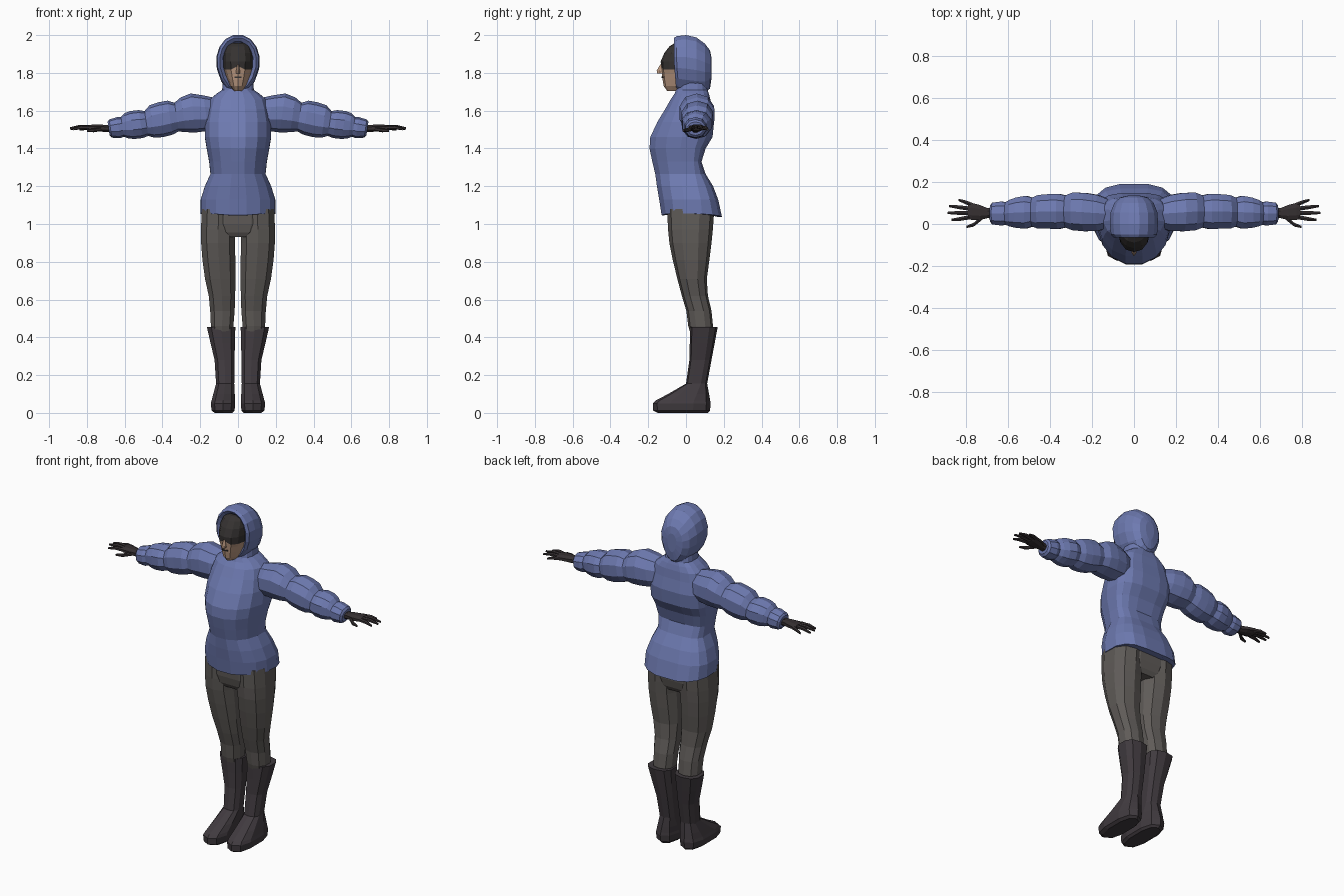
import bpy, bmesh, math
from mathutils import Vector


def material(name, rgb):
    m = bpy.data.materials.new(name)
    m.diffuse_color = (*rgb, 1)
    return m


BLUE = material("blue jacket cloth", (0.155, 0.195, 0.44))
GREY = material("grey trouser cloth", (0.115, 0.105, 0.098))
BOOT = material("dark boot leather", (0.052, 0.043, 0.050))
GLOVE = material("black glove", (0.036, 0.029, 0.031))
MASK = material("dark mask", (0.036, 0.032, 0.031))
SKIN = material("skin", (0.50, 0.32, 0.22))


def power(v, p):
    return math.copysign(abs(v) ** (2 / p), v)


def flat_ring(z, x0, x1, y0, yc, y1, n=10, front=2.3, back=2.3):
    """Horizontal section; front and back halves have their own depth and squareness."""
    pts = []
    for i in range(n):
        a = 2 * math.pi * (i + 0.5) / n
        s, p = math.sin(a), (front if math.sin(a) < 0 else back)
        depth = yc - y0 if s < 0 else y1 - yc
        pts.append(Vector(((x0 + x1) / 2 + (x1 - x0) / 2 * power(math.cos(a), p),
                           yc + depth * power(s, p), z)))
    return pts


def side_ring(x, yc, zc, ry, rz, n=8, lean=0.0, p=2.2):
    """Section across an arm, at a given x."""
    pts = []
    for i in range(n):
        a = 2 * math.pi * (i + 0.5) / n
        dz = rz * power(math.sin(a), p)
        pts.append(Vector((x + lean * dz, yc + ry * power(math.cos(a), p), zc + dz)))
    return pts


def loft(name, rings, mats, rule=None, mirror=False, caps=(True, True)):
    bm = bmesh.new()
    loops = [[bm.verts.new(p) for p in r] for r in rings]
    n = len(loops[0])
    for a, b in zip(loops, loops[1:]):
        for i in range(n):
            bm.faces.new((a[i], a[(i + 1) % n], b[(i + 1) % n], b[i]))
    for cap, lp in zip(caps, (loops[0], loops[-1])):
        if cap:
            bm.faces.new(lp)
    bmesh.ops.recalc_face_normals(bm, faces=bm.faces)
    if rule:
        for f in bm.faces:
            f.material_index = rule(f.calc_center_median())
    me = bpy.data.meshes.new(name)
    bm.to_mesh(me)
    bm.free()
    for m in mats:
        me.materials.append(m)
    ob = bpy.data.objects.new(name, me)
    bpy.context.collection.objects.link(ob)
    if mirror:
        ob.modifiers.new("mirror", 'MIRROR')
    return ob


# Jacket body: z, half width, front y, middle y, back y
body = [(1.04, .185, -.12, .03, .175), (1.04, .20, -.132, .03, .193), (1.13, .20, -.145, .03, .172),
        (1.20, .178, -.157, .02, .145), (1.265, .148, -.166, .02, .105), (1.33, .155, -.182, .02, .083),
        (1.40, .168, -.197, .02, .105), (1.46, .178, -.193, .03, .142), (1.54, .178, -.155, .04, .150),
        (1.61, .165, -.112, .04, .136), (1.66, .15, -.083, .04, .130), (1.69, .115, -.062, .04, .122),
        (1.71, .085, -.055, .035, .115), (1.78, .08, -.03, .035, .10)]
rings = [flat_ring(z, -w, w, f, c, b, 16, 2.2, 3.0) for z, w, f, c, b in body]
for r in rings[:2]:                      # hem dips at the middle and back
    for p in r:
        p.z += 0.02 * abs(p.x) / .2 - 0.04 * (p.y + .13)  + 0.002
loft("jacket_body", rings, [BLUE])

# Hood: sections along y, open at the face: y, half width, bottom z, top z
hood = [(.01, .07, 1.75, 1.95), (-.048, .082, 1.725, 1.965), (-.064, .098, 1.71, 1.985),
        (-.05, .112, 1.70, 1.994), (.0, .117, 1.69, 2.0), (.055, .114, 1.685, 1.988),
        (.10, .096, 1.69, 1.955), (.127, .067, 1.715, 1.92), (.135, .03, 1.77, 1.88)]
rings = []
for y, w, z0, z1 in hood:
    ring = []
    for i in range(16):
        a = 2 * math.pi * (i + 0.5) / 16
        s = math.sin(a)
        squeeze = 1 + .12 * min(0, s)
        ring.append(Vector((w * power(math.cos(a), 2.15) * squeeze,
                            y + .012 * max(0, -s) * (y < 0),
                            (z0 + z1) / 2 + .01 + ((z1 - z0) / 2 - .01 * (1 if s > 0 else -1)) * s)))
    rings.append(ring)
top = max(p.z for r in rings for p in r)
for r in rings:
    for p in r:
        p.z += (2.0 - top) * max(0, (p.z - 1.85) / (top - 1.85))
loft("hood", rings, [BLUE], caps=(False, True))

# Head: skin below, mask above
head = [(1.705, .025, -.10), (1.73, .045, -.118), (1.765, .058, -.124), (1.80, .070, -.128),
        (1.822, .077, -.132), (1.86, .080, -.134), (1.905, .079, -.115), (1.94, .068, -.088),
        (1.958, .045, -.06)]
rings = [flat_ring(z, -w, w, f, 0, .06, 14) for z, w, f in head]
for p in rings[4]:                       # mask edge lifts over the nose
    p.z += .014 if abs(p.x) < .03 and p.y < 0 else -.004
loft("head", rings, [SKIN, MASK], lambda c: int(c.z > 1.826))

# Nose and mouth
loft("nose", [flat_ring(1.798, -.013, .013, -.153, -.12, -.10, 6), flat_ring(1.812, -.011, .011, -.155, -.12, -.10, 6),
              flat_ring(1.845, -.006, .006, -.136, -.12, -.10, 6)], [SKIN])
loft("mouth", [flat_ring(z, -.02, .02, -.129, -.12, -.11, 6) for z in (1.774, 1.780)], [MASK])

# Puffy sleeves: x, middle y, middle z, half depth, half height
sleeve = [(.12, .05, 1.585, .07, .085), (.17, .052, 1.587, .090, .094), (.235, .057, 1.588, .096, .103),
          (.29, .06, 1.578, .094, .092), (.325, .06, 1.566, .080, .076), (.36, .06, 1.563, .088, .090),
          (.41, .06, 1.552, .086, .092), (.455, .058, 1.543, .084, .086), (.485, .057, 1.532, .072, .066),
          (.515, .056, 1.529, .082, .074), (.56, .054, 1.524, .076, .074), (.592, .052, 1.520, .066, .066),
          (.612, .05, 1.514, .056, .052), (.632, .05, 1.510, .060, .056), (.675, .05, 1.505, .054, .048),
          (.685, .05, 1.505, .042, .036)]
loft("sleeves", [side_ring(x, y, z, ry, rz, 10, .15) for x, y, z, ry, rz in sleeve], [BLUE], mirror=True)

# Gloves: palm, then fingers from root to tip
palm = [(.66, .05, 1.504, .026, .022), (.70, .052, 1.506, .026, .020), (.735, .055, 1.508, .038, .020),
        (.775, .060, 1.510, .044, .017), (.792, .062, 1.510, .040, .013)]
loft("glove_palms", [side_ring(*p) for p in palm], [GLOVE], mirror=True)
fingers = {"thumb": ((.725, .03, 1.503), (.765, -.003, 1.496), (.80, -.014, 1.494)),
           "index_finger": ((.78, .033, 1.510), (.83, .024, 1.512), (.872, .020, 1.502)),
           "middle_finger": ((.78, .053, 1.511), (.84, .053, 1.514), (.89, .053, 1.506)),
           "ring_finger": ((.78, .073, 1.511), (.835, .080, 1.513), (.884, .086, 1.504)),
           "little_finger": ((.77, .090, 1.509), (.805, .104, 1.508), (.838, .115, 1.500))}
for name, path in fingers.items():
    loft("glove_" + name, [side_ring(*p, r, r, 6) for p, r in zip(path, (.0115, .0105, .006))],
         [GLOVE], mirror=True)

# Trousers: hips joining two legs
hips = [(.93, .10, -.07, .115), (.955, .17, -.085, .13), (1.0, .195, -.095, .14), (1.09, .185, -.10, .145)]
loft("trouser_hips", [flat_ring(z, -w, w, f, .03, b, 12, 2.6, 2.6) for z, w, f, b in hips], [GREY])
# z, inner x, outer x, front y, back y
leg = [(.40, .03, .135, .03, .13), (.46, .022, .146, .012, .143), (.54, .015, .150, .002, .135),
       (.62, .012, .158, -.022, .116), (.71, .010, .178, -.046, .110), (.81, .010, .192, -.070, .124),
       (.90, .013, .199, -.088, .135), (.97, .010, .200, -.095, .142), (1.08, .010, .195, -.10, .150)]
loft("trouser_legs", [flat_ring(z, a, b, f, (f + c) / 2, c, 10, 2.4, 2.4) for z, a, b, f, c in leg],
     [GREY], mirror=True)

# Boots: shaft flaring at the top, long foot
boot = [(0, .028, .125, -.15, .115), (.012, .016, .142, -.174, .127), (.05, .012, .147, -.176, .131),
        (.066, .014, .142, -.160, .128), (.10, .015, .133, -.095, .122), (.155, .018, .118, .0, .112),
        (.28, .016, .126, .018, .135), (.37, .014, .148, .020, .152), (.456, .011, .168, .020, .168),
        (.456, .022, .15, .03, .155)]
loft("boots", [flat_ring(z, a, b, f, (f + c) / 2, c, 10, 2.6, 2.6) for z, a, b, f, c in boot],
     [BOOT], mirror=True)
